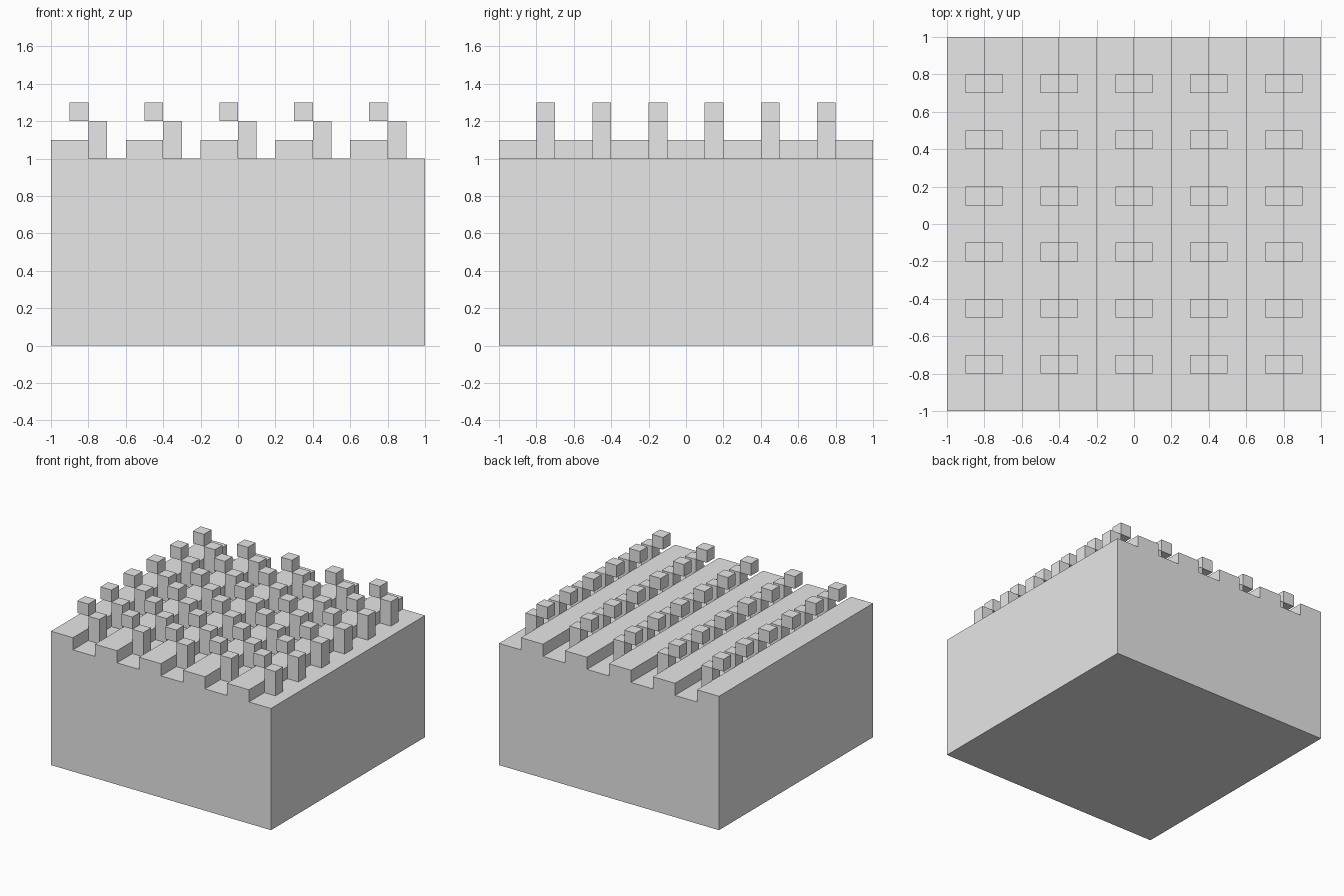
import bpy
import bmesh
from mathutils import Matrix, Vector

if "Cube" in bpy.data.objects:
    bpy.data.objects.remove(bpy.data.objects["Cube"], do_unlink=True)

PITCH = 0.4          # spacing of the ridges along x
ROW_STEP = 0.3       # spacing of the posts along y
RIDGES, ROWS = 5, 6
BASE_TOP, RIDGE_TOP = 1.0, 1.1

grey = bpy.data.materials.new("light grey")
grey.use_nodes = True
grey.diffuse_color = (0.8, 0.8, 0.8, 1)
grey.node_tree.nodes["Principled BSDF"].inputs["Base Color"].default_value = (0.8, 0.8, 0.8, 1)


def add_object(name, bm):
    bmesh.ops.recalc_face_normals(bm, faces=bm.faces)
    mesh = bpy.data.meshes.new(name)
    bm.to_mesh(mesh)
    bm.free()
    mesh.materials.append(grey)
    obj = bpy.data.objects.new(name, mesh)
    bpy.context.collection.objects.link(obj)
    return obj


def box_grid(name, x0, z0, height, side=0.1):
    """One box per ridge and row, starting at x0 from the ridge's left edge."""
    bm = bmesh.new()
    for i in range(RIDGES):
        for j in range(ROWS):
            centre = Vector((-1 + i * PITCH + x0 + side / 2,
                             (j - (ROWS - 1) / 2) * ROW_STEP,
                             z0 + height / 2))
            size = Matrix.Diagonal((side, side, height, 1))
            bmesh.ops.create_cube(bm, size=1, matrix=Matrix.Translation(centre) @ size)
    return add_object(name, bm)


# Block with ridges and channels: stepped profile extruded front to back
profile = [(1, 0), (-1, 0)]
for i in range(RIDGES):
    x = -1 + i * PITCH
    profile += [(x, RIDGE_TOP), (x + PITCH / 2, RIDGE_TOP),
                (x + PITCH / 2, BASE_TOP), (x + PITCH, BASE_TOP)]

bm = bmesh.new()
end = bm.faces.new([bm.verts.new((x, -1, z)) for x, z in profile])
extruded = bmesh.ops.extrude_face_region(bm, geom=[end], use_keep_orig=True)
verts = [v for v in extruded["geom"] if isinstance(v, bmesh.types.BMVert)]
bmesh.ops.translate(bm, verts=verts, vec=(0, 2, 0))
add_object("ridged_block", bm)

# Posts standing in the channels, and cubes above the ridges beside them
box_grid("channel_posts", PITCH / 2, BASE_TOP, 0.2)
box_grid("upper_cubes", PITCH / 4, BASE_TOP + 0.2, 0.1)
